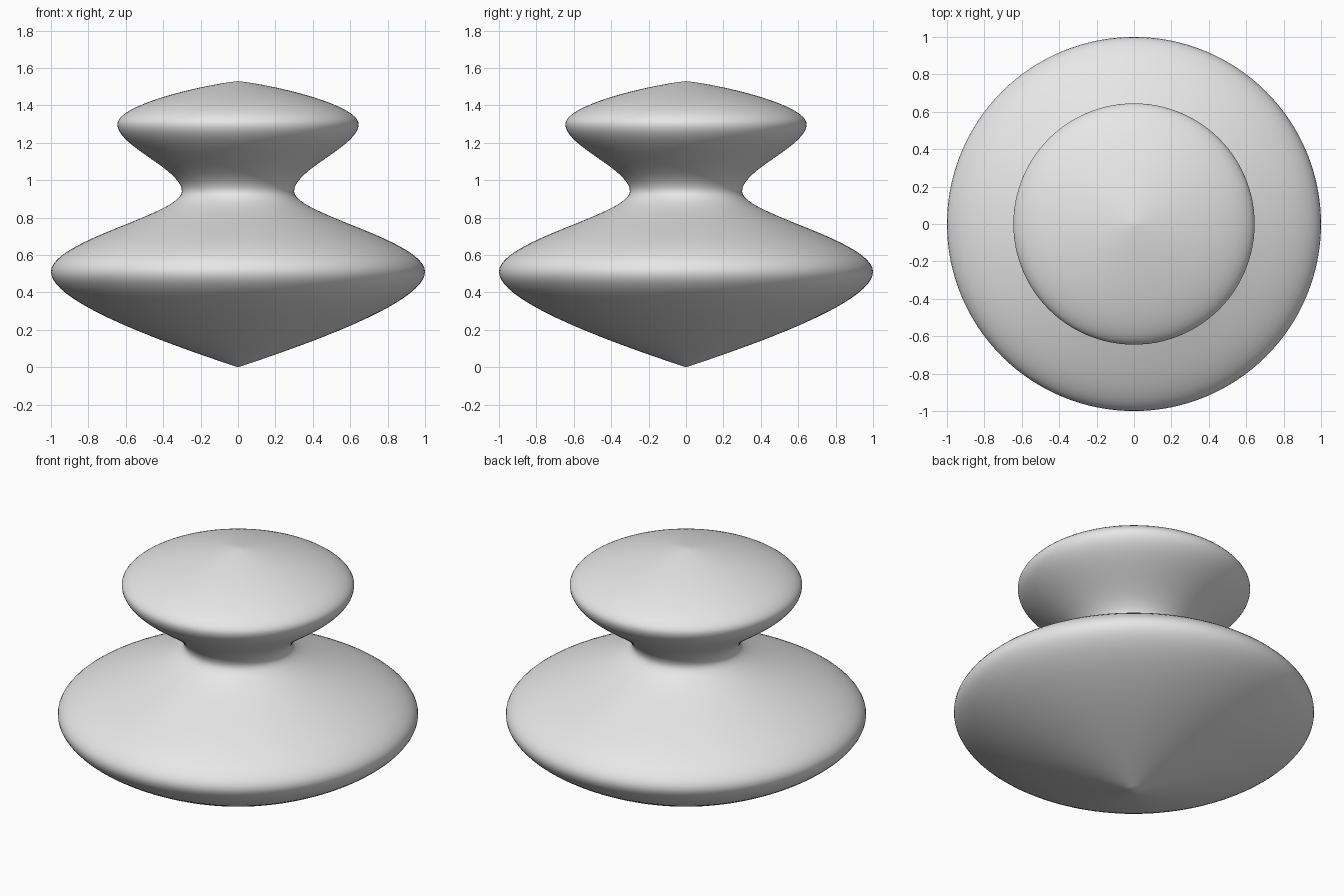
import bpy
import bmesh
import math
from mathutils import Vector
from mathutils.geometry import interpolate_bezier

SEGMENTS = 128
STEPS = 25

cube = bpy.data.objects.get("Cube")
if cube:
    bpy.data.objects.remove(cube, do_unlink=True)

# Plain grey finish
grey = bpy.data.materials.new("plain_grey")
grey.use_nodes = True
grey.diffuse_color = (0.8, 0.8, 0.8, 1)
grey.node_tree.nodes["Principled BSDF"].inputs["Base Color"].default_value = (0.8, 0.8, 0.8, 1)

# Profile knots from bottom tip to top tip: (radius, height), handle in, handle out
knots = [
    ((0, 0), (0, 0), (0.33, 0.11)),
    ((1, 0.51), (0, -0.17), (0, 0.17)),
    ((0.3, 0.94), (0, -0.12), (0, 0.12)),
    ((0.645, 1.3), (0, -0.12), (0, 0.1)),
    ((0, 1.53), (0.22, -0.025), (0, 0)),
]


def profile_points():
    points = []
    for (p, _, h_out), (q, h_in, _) in zip(knots, knots[1:]):
        a, b = Vector(p), Vector(q)
        curve = interpolate_bezier(a, a + Vector(h_out), b + Vector(h_in), b, STEPS)
        points += curve if not points else curve[1:]
    return points


# Turned body: spin the profile round the vertical axis
bm = bmesh.new()
verts = [bm.verts.new((p[0], 0, p[1])) for p in profile_points()]
edges = [bm.edges.new(pair) for pair in zip(verts, verts[1:])]
bmesh.ops.spin(bm, geom=verts + edges, cent=(0, 0, 0), axis=(0, 0, 1),
               angle=math.tau, steps=SEGMENTS, use_duplicate=False)
bmesh.ops.remove_doubles(bm, verts=bm.verts, dist=0.0001)
bmesh.ops.recalc_face_normals(bm, faces=bm.faces)
for face in bm.faces:
    face.smooth = True

mesh = bpy.data.meshes.new("turned_body")
bm.to_mesh(mesh)
bm.free()
mesh.materials.append(grey)
body = bpy.data.objects.new("turned_body", mesh)
bpy.context.collection.objects.link(body)
